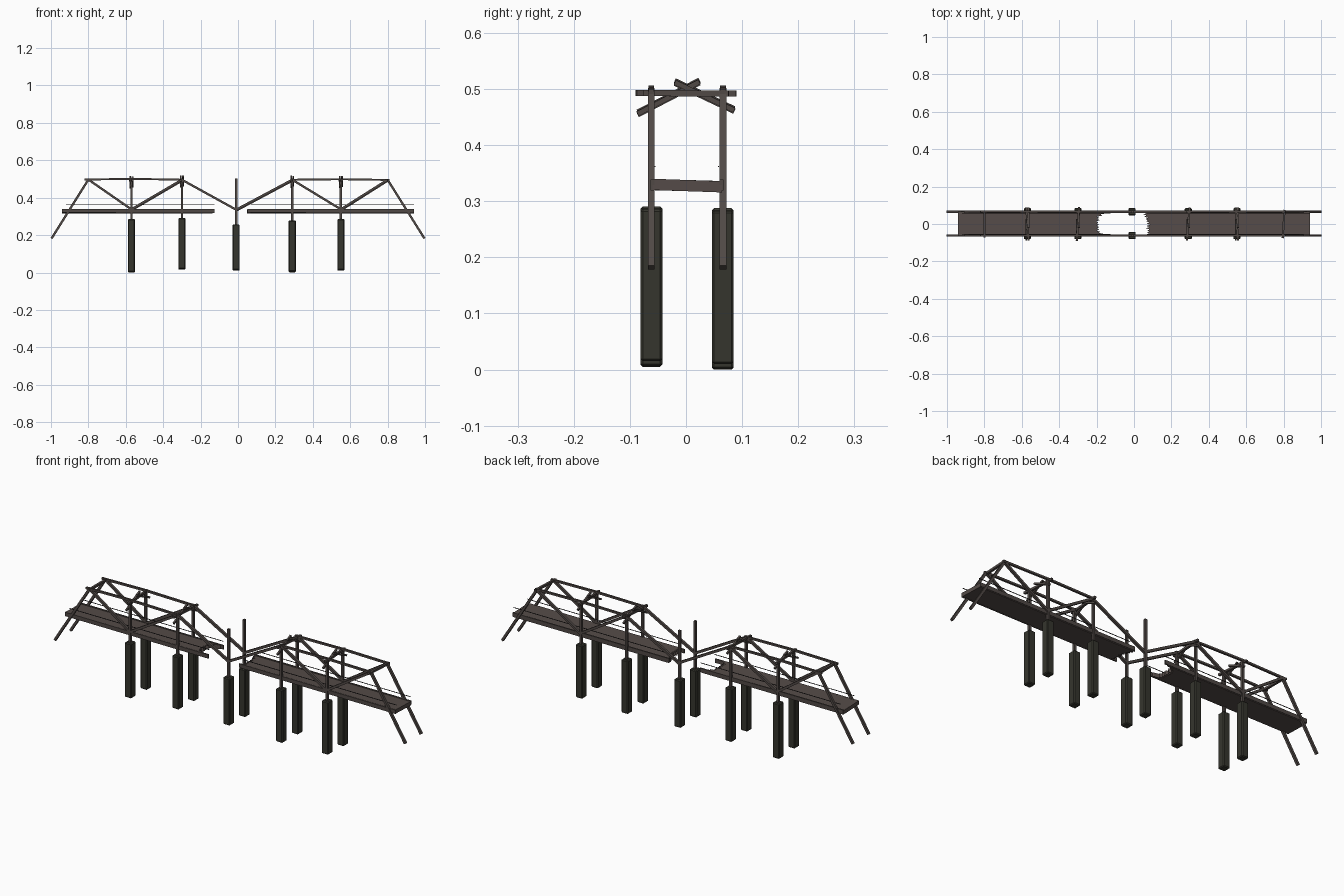
import bpy, bmesh, math, random
from mathutils import Vector, Matrix

if "Cube" in bpy.data.objects:
    bpy.data.objects.remove(bpy.data.objects["Cube"])

random.seed(7)


def material(name, rgb):
    m = bpy.data.materials.new(name)
    m.diffuse_color = (*rgb, 1)
    m.use_nodes = True
    m.node_tree.nodes["Principled BSDF"].inputs["Base Color"].default_value = m.diffuse_color
    return m


TIMBER = material("grey brown timber", (0.080, 0.066, 0.060))
DECK = material("deck planks", (0.090, 0.071, 0.065))
PILE = material("dark mossy pile", (0.036, 0.036, 0.027))
WIRE = material("dark wire", (0.022, 0.020, 0.020))


def finish(name, bm, mat):
    bmesh.ops.recalc_face_normals(bm, faces=bm.faces)
    me = bpy.data.meshes.new(name)
    bm.to_mesh(me)
    bm.free()
    me.materials.append(mat)
    ob = bpy.data.objects.new(name, me)
    bpy.context.collection.objects.link(ob)
    return ob


def bar(name, p, q, w=0.012, h=0.012, mat=TIMBER):
    """Straight square timber from p to q."""
    p, q = Vector(p), Vector(q)
    d = (q - p).normalized()
    ref = Vector((1, 0, 0)) if abs(d.y) > 0.5 else Vector((0, 1, 0))
    up = d.cross(ref).normalized()
    side = up.cross(d)
    rot = Matrix((d, side, up)).transposed().to_4x4()
    bm = bmesh.new()
    bmesh.ops.create_cube(bm, size=1, matrix=Matrix.Translation((p + q) / 2) @ rot
                          @ Matrix.Diagonal(((q - p).length, w, h, 1)))
    return finish(name, bm, mat)


def pile(name, x, y, z0, z1):
    """Stone-like pile with chamfered corners."""
    bm = bmesh.new()
    bmesh.ops.create_cube(bm, size=1, matrix=Matrix.Translation((x, y, (z0 + z1) / 2))
                          @ Matrix.Diagonal((0.038, 0.039, z1 - z0, 1)))
    bmesh.ops.bevel(bm, geom=bm.edges[:], offset=0.004, segments=1, affect='EDGES')
    return finish(name, bm, PILE)


def deck(name, x_end, broken, lean):
    """Roadway slab with a splintered inner end; broken(y) gives its rough x."""
    y0, y1, n = -0.060, 0.064, 20
    pts = [(x_end, y1), (x_end, y0)]
    for i in range(n + 1):
        y = y0 + (y1 - y0) * i / n
        jag = (0.010 if i % 2 else -0.008) * random.uniform(0.5, 1.4)
        pts.append((broken(y) + jag, y))
    bm = bmesh.new()
    vs = [bm.verts.new((x, y, 0.318 + lean * y)) for x, y in pts]
    f = bm.faces.new(vs)
    r = bmesh.ops.extrude_face_region(bm, geom=[f])
    bmesh.ops.translate(bm, vec=(0, 0, 0.020),
                        verts=[g for g in r["geom"] if isinstance(g, bmesh.types.BMVert)])
    return finish(name, bm, DECK)


SIDES = (("front", -0.062, -0.0615, 0.005), ("back", 0.066, 0.0655, 0.0))

# station x, pile bottom, pile top
STATIONS = ((-0.57, 0.0, 0.283), (-0.30, 0.015, 0.288), (-0.01, 0.010, 0.254),
            (0.29, 0.001, 0.275), (0.55, 0.010, 0.283))

# truss zigzag of each half, as (x, z)
WEB = (((-0.997, 0.182), (-0.80, 0.497)), ((-0.80, 0.497), (-0.57, 0.338)),
       ((-0.57, 0.338), (-0.30, 0.496)), ((-0.30, 0.496), (-0.01, 0.336)),
       ((-0.01, 0.336), (0.29, 0.496)), ((0.29, 0.496), (0.55, 0.338)),
       ((0.55, 0.338), (0.80, 0.496)), ((0.80, 0.496), (0.997, 0.182)))
TOP = (((-0.82, 0.497), (-0.57, 0.501)), ((-0.57, 0.501), (-0.29, 0.496)),
       ((0.28, 0.496), (0.55, 0.499)), ((0.55, 0.499), (0.81, 0.495)))

for side, y, yp, dz in SIDES:
    # piles and posts
    for i, (x, z0, z1) in enumerate(STATIONS):
        pile(f"{side}_pile_{i}", x, yp, z0 + dz, z1 + (0.003 if dz else 0))
        bar(f"{side}_post_{i}", (x, y, z1 - 0.01), (x, y, 0.502))
    # diagonals and top chords
    for i, ((xa, za), (xb, zb)) in enumerate(WEB):
        wob = 0.005 if side == "back" and i in (2, 4, 6) else 0
        bar(f"{side}_diagonal_{i}", (xa, y, za - wob), (xb, y, zb - wob))
    for i, ((xa, za), (xb, zb)) in enumerate(TOP):
        bar(f"{side}_top_chord_{i}", (xa, y, za), (xb, y, zb), 0.010, 0.010)
    # side stringers under the roadway edge and thin guard wires
    ys = -0.060 if y < 0 else 0.063
    for part, xa, xb in (("left", -0.94, -0.125), ("right", 0.05, 0.94)):
        bar(f"{side}_{part}_stringer", (xa, ys, 0.330), (xb, ys, 0.329), 0.007, 0.020)
        bar(f"{side}_{part}_wire", (xa + 0.02, ys * 0.92, 0.362),
            (xb, ys * 0.92, 0.362), 0.0025, 0.0025, WIRE)

# roadway halves
deck("left_deck", -0.94, lambda y: -0.195 + 0.06 * abs(y / 0.062) ** 5, -0.03)
deck("right_deck", 0.94, lambda y: 0.075 - 0.02 * max(y, 0) / 0.062, -0.035)

# overhead cross beams, slightly skewed
for i, (x, half, skew) in enumerate(((-0.80, 0.072, 0), (-0.57, 0.088, 0.006),
                                     (-0.30, 0.090, -0.006), (0.29, 0.088, -0.007),
                                     (0.55, 0.088, 0.006), (0.80, 0.076, -0.005))):
    bar(f"cross_beam_{i}", (x + skew, -half, 0.493), (x - skew, half, 0.492), 0.011, 0.011)

# crossing knee braces at the posts
for i, (x, dz) in enumerate(((-0.57, -0.003), (-0.30, 0.002), (0.29, 0.0), (0.55, -0.001))):
    bar(f"brace_a_{i}", (x - 0.006, -0.086, 0.457 + dz), (x - 0.006, 0.024, 0.514 + dz), 0.009, 0.009)
    bar(f"brace_b_{i}", (x + 0.006, 0.086, 0.463 + dz), (x + 0.006, -0.020, 0.513 + dz), 0.009, 0.009)
